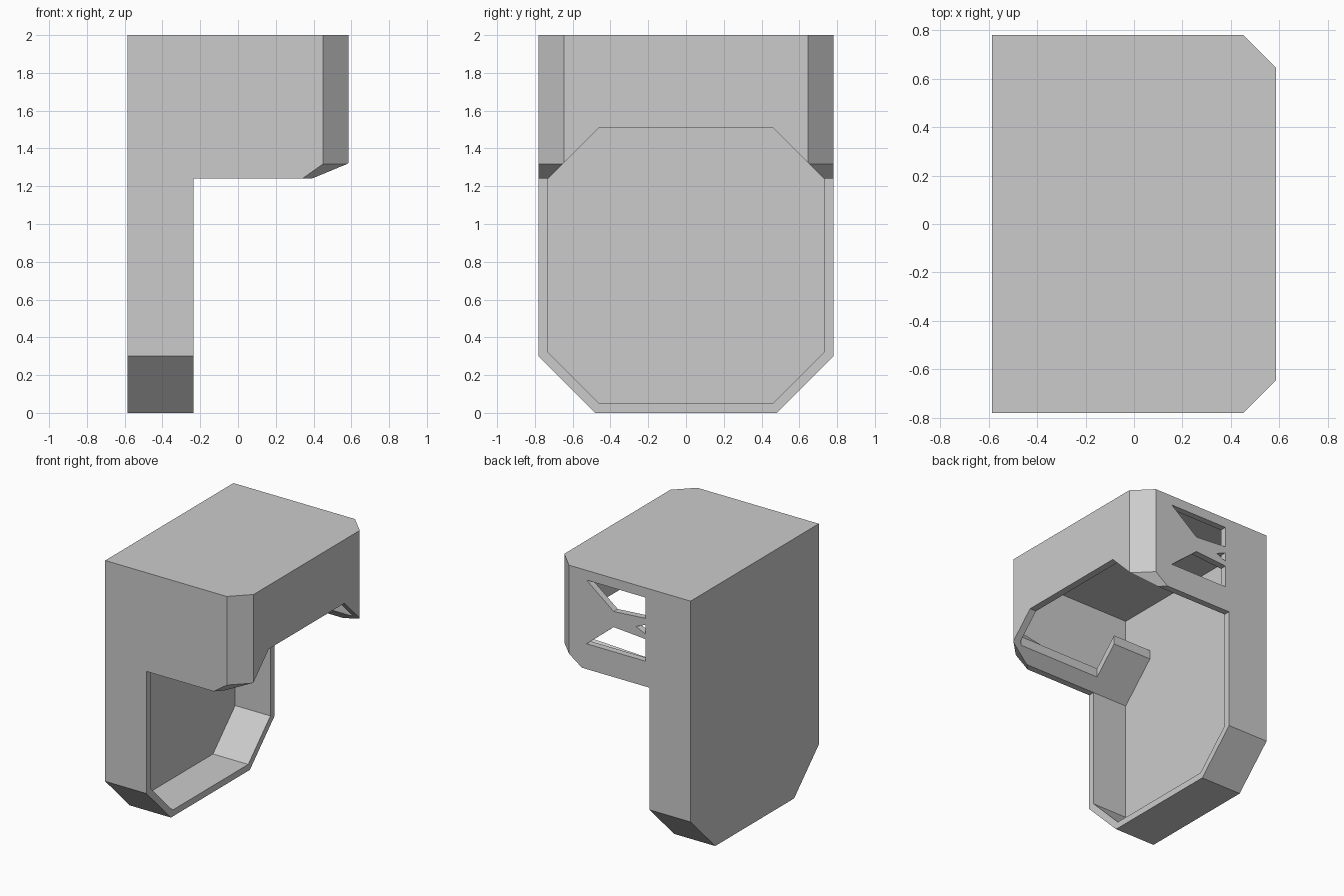
import bpy, bmesh
from mathutils import Vector

if "Cube" in bpy.data.objects:
    bpy.data.objects.remove(bpy.data.objects["Cube"])

R = 2 ** -0.5
AXES = {  # profile u, profile v, extrusion direction
    'x': (Vector((0, 1, 0)), Vector((0, 0, 1)), Vector((1, 0, 0))),
    'y': (Vector((1, 0, 0)), Vector((0, 0, 1)), Vector((0, 1, 0))),
    'z': (Vector((1, 0, 0)), Vector((0, 1, 0)), Vector((0, 0, 1))),
    'right_diag': (Vector((R, R, 0)), Vector((0, 0, 1)), Vector((R, -R, 0))),
    'left_diag': (Vector((R, -R, 0)), Vector((0, 0, 1)), Vector((R, R, 0))),
}


def prism(name, axis, profile, lo, hi):
    """Extrude a 2D profile along an axis from lo to hi."""
    u, v, w = AXES[axis]
    bm = bmesh.new()
    face = bm.faces.new([bm.verts.new(u * a + v * b + w * lo) for a, b in profile])
    ext = bmesh.ops.extrude_face_region(bm, geom=[face])
    top = [e for e in ext['geom'] if isinstance(e, bmesh.types.BMVert)]
    bmesh.ops.translate(bm, verts=top, vec=w * (hi - lo))
    bmesh.ops.recalc_face_normals(bm, faces=bm.faces)
    mesh = bpy.data.meshes.new(name)
    bm.to_mesh(mesh)
    bm.free()
    ob = bpy.data.objects.new(name, mesh)
    bpy.context.collection.objects.link(ob)
    return ob


def rect(a0, b0, a1, b1):
    return [(a0, b0), (a1, b0), (a1, b1), (a0, b1)]


def combine(target, tool, operation='DIFFERENCE'):
    tool.hide_render = True
    mod = target.modifiers.new('bool', 'BOOLEAN')
    mod.operation, mod.solver, mod.object = operation, 'EXACT', tool
    bpy.context.view_layer.objects.active = target
    bpy.ops.object.modifier_apply(modifier=mod.name)
    bpy.data.objects.remove(tool)


def plan(x0, x1, y, chamfer):
    return [(x0, -y), (x1 - chamfer, -y), (x1, chamfer - y),
            (x1, y - chamfer), (x1 - chamfer, y), (x0, y)]


# Outer block with the space under the overhang removed
body = prism('housing', 'z', rect(-0.585, -0.78, 0.585, 0.78), 0, 2)
combine(body, prism('under_cut', 'y', rect(-0.235, -1, 1, 1.24), -1, 1))

# Hollow upper compartment
combine(body, prism('compartment', 'z', plan(-0.535, 0.53, 0.73, 0.10), 1.0, 1.94))

# Sloped inner ledges, full width at the back and narrow toward the front
for s in (-1, 1):
    ledge = [(0.46, 1.45), (0.67, 1.24), (0.76, 1.24), (0.76, 1.28), (0.46, 1.58)]
    combine(body, prism('ledge', 'x', [(s * y, z) for y, z in ledge], -0.56, 0.56), 'UNION')
combine(body, prism('ledge_notch', 'z', plan(-0.2, 0.53, 0.65, 0.02), 1.0, 1.94))

# Octagonal opening through the front wall and lower tray
octagon = [(-0.46, 0.05), (0.46, 0.05), (0.73, 0.32), (0.73, 1.24),
           (0.46, 1.51), (-0.46, 1.51), (-0.73, 1.24), (-0.73, 0.32)]
combine(body, prism('octagon_opening', 'x', octagon, -0.535, 1))

# Bevelled bottom corners, vertical front corners and their undersides
corner = [(0.792, 1.24), (0.87, 1.318), (0.87, 2.2), (1.4, 2.2), (1.4, 1.1), (0.792, 1.1)]
for s, diag in ((-1, 'left_diag'), (1, 'right_diag')):
    wedge = [(s * 0.38, -0.10), (s * 0.88, 0.40), (s * 0.88, -0.10)]
    combine(body, prism('bottom_bevel', 'x', wedge, -1, 1))
    combine(body, prism('corner_bevel', diag, corner, -1, 1))

# Vent openings in the rear side wall
vents = [
    [(0.30, 1.925), (-0.2, 1.925), (-0.2, 1.765), (0.07, 1.745)],
    [(0.30, 1.435), (-0.2, 1.435), (-0.2, 1.605), (0.07, 1.625)],
    [(-0.2, 1.715), (-0.2, 1.645), (-0.12, 1.68)],
]
for v in vents:
    combine(body, prism('vent', 'y', v, 0.70, 1))

grey = bpy.data.materials.new('light grey')
grey.diffuse_color = (0.6, 0.6, 0.6, 1)
grey.use_nodes = True
grey.node_tree.nodes["Principled BSDF"].inputs["Base Color"].default_value = grey.diffuse_color
body.data.materials.clear()
body.data.materials.append(grey)
for p in body.data.polygons:
    p.material_index = 0
    p.use_smooth = False
